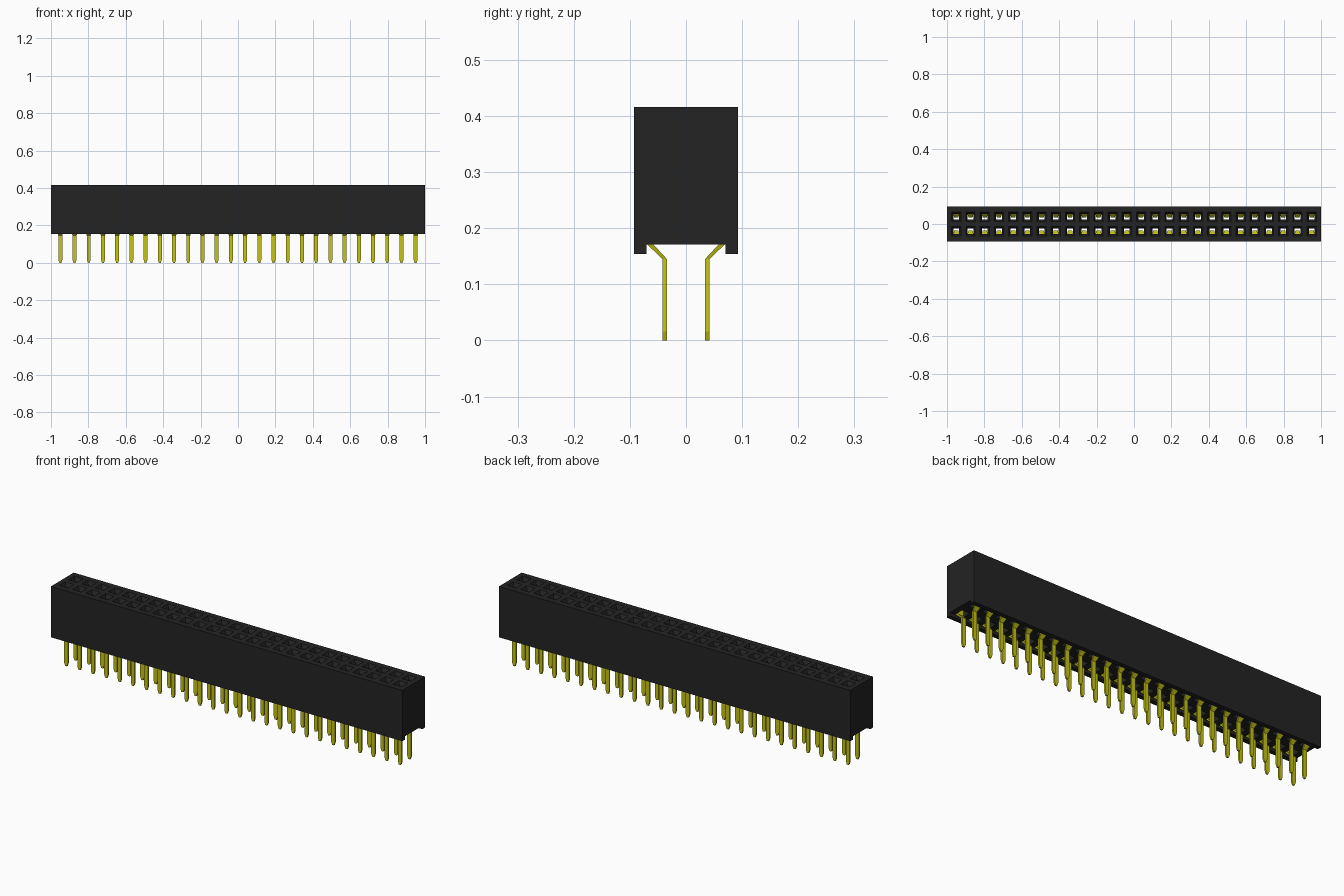
import bpy, bmesh

cube = bpy.data.objects.get("Cube")
if cube:
    bpy.data.objects.remove(cube, do_unlink=True)

COLUMNS = 26
PITCH = 0.076
ROW_Y = 0.038


def material(name, color):
    m = bpy.data.materials.new(name)
    m.use_nodes = True
    m.diffuse_color = color
    bsdf = m.node_tree.nodes["Principled BSDF"]
    bsdf.inputs["Base Color"].default_value = color
    bsdf.inputs["Roughness"].default_value = 0.6
    return m


def finish(bm, name, mat):
    bmesh.ops.recalc_face_normals(bm, faces=bm.faces[:])
    mesh = bpy.data.meshes.new(name)
    bm.to_mesh(mesh)
    bm.free()
    mesh.materials.append(mat)
    ob = bpy.data.objects.new(name, mesh)
    bpy.context.collection.objects.link(ob)
    return ob


def loft(bm, x, side, sections):
    """Stack of rectangles (z, inner y, outer y, width), mirrored by side."""
    rings = []
    for z, y0, y1, w in sections:
        corners = ((-w / 2, y0), (w / 2, y0), (w / 2, y1), (-w / 2, y1))
        rings.append([bm.verts.new((x + dx, side * y, z)) for dx, y in corners])
    bm.faces.new(rings[0])
    bm.faces.new(rings[-1])
    for a, b in zip(rings, rings[1:]):
        for i in range(4):
            j = (i + 1) % 4
            bm.faces.new((a[i], a[j], b[j], b[i]))


def columns():
    return [(i - (COLUMNS - 1) / 2) * PITCH for i in range(COLUMNS)]


black = material("black plastic", (0.017, 0.017, 0.017, 1))
gold = material("yellow metal", (0.56, 0.56, 0.008, 1))

# Housing: end profile with a channel underneath, extruded along x
profile = [(-0.0925, 0.154), (-0.07, 0.154), (-0.07, 0.171), (0.07, 0.171),
           (0.07, 0.154), (0.0925, 0.154), (0.0925, 0.416), (-0.0925, 0.416)]
bm = bmesh.new()
face = bm.faces.new([bm.verts.new((-1, y, z)) for y, z in profile])
ext = bmesh.ops.extrude_face_region(bm, geom=[face])
bmesh.ops.translate(bm, vec=(2, 0, 0),
                    verts=[v for v in ext["geom"] if isinstance(v, bmesh.types.BMVert)])
housing = finish(bm, "housing", black)

# Sockets: chamfered square opening, straight shaft, wider pocket below
socket = [(0.160, 0.022, 0.0695, 0.044),
          (0.205, 0.022, 0.0695, 0.044),
          (0.206, ROW_Y - 0.015, ROW_Y + 0.015, 0.030),
          (0.398, ROW_Y - 0.015, ROW_Y + 0.015, 0.030),
          (0.418, ROW_Y - 0.026, ROW_Y + 0.026, 0.052)]
bm = bmesh.new()
for side in (-1, 1):
    for x in columns():
        loft(bm, x, side, socket)
cutter = finish(bm, "socket_cutter", black)
cutter.hide_render = True

mod = housing.modifiers.new("sockets", "BOOLEAN")
mod.operation = "DIFFERENCE"
mod.solver = "EXACT"
mod.object = cutter
bpy.context.view_layer.objects.active = housing
bpy.ops.object.modifier_apply(modifier=mod.name)
bpy.data.objects.remove(cutter, do_unlink=True)

# Pins: pointed tip, straight leg, outward bend widening into the pocket
pin = [(0.000, 0.034, 0.042, 0.010),
       (0.016, 0.034, 0.042, 0.021),
       (0.145, 0.034, 0.042, 0.021),
       (0.171, 0.058, 0.069, 0.036),
       (0.203, 0.061, 0.069, 0.036)]
for name, side in (("front_pins", -1), ("back_pins", 1)):
    bm = bmesh.new()
    for x in columns():
        loft(bm, x, side, pin)
    finish(bm, name, gold)
